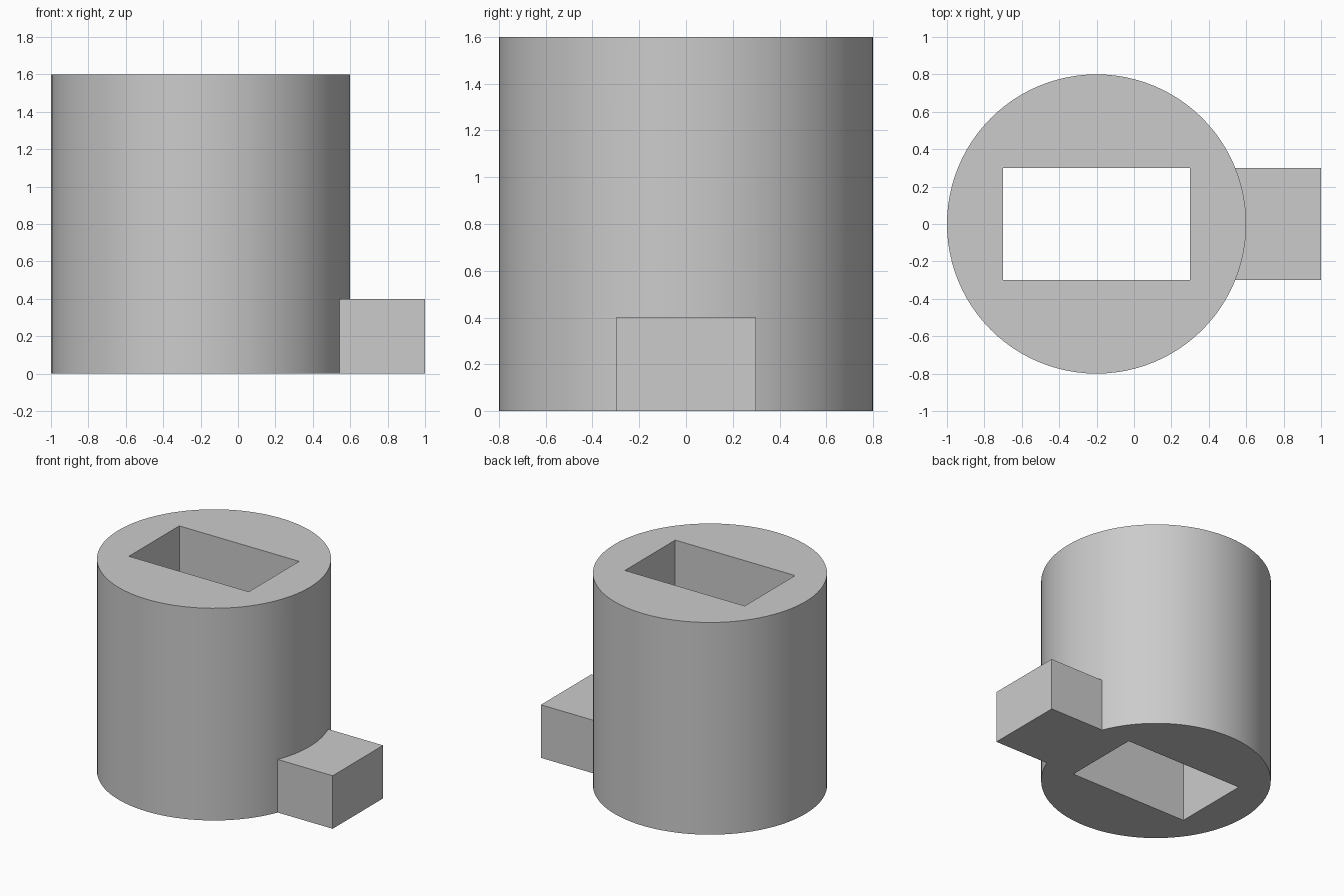
import bpy
import math

cube = bpy.data.objects.get("Cube")
if cube:
    bpy.data.objects.remove(cube, do_unlink=True)

# Single grey finish
grey = bpy.data.materials.new("plain grey")
grey.use_nodes = True
color = (0.6, 0.6, 0.6, 1)
grey.diffuse_color = color
grey.node_tree.nodes["Principled BSDF"].inputs["Base Color"].default_value = color


def box(name, low, high):
    center = [(a + b) / 2 for a, b in zip(low, high)]
    bpy.ops.mesh.primitive_cube_add(size=1, location=center)
    obj = bpy.context.object
    obj.name = name
    obj.scale = [b - a for a, b in zip(low, high)]
    bpy.ops.object.transform_apply(location=False, rotation=False, scale=True)
    obj.data.materials.append(grey)
    return obj


def combine(target, tool, operation):
    mod = target.modifiers.new(tool.name, "BOOLEAN")
    mod.operation = operation
    mod.solver = "EXACT"
    mod.object = tool
    bpy.context.view_layer.objects.active = target
    bpy.ops.object.modifier_apply(modifier=mod.name)
    bpy.data.objects.remove(tool, do_unlink=True)


# Round body
bpy.ops.mesh.primitive_cylinder_add(vertices=96, radius=0.8, depth=1.6,
                                    location=(-0.2, 0, 0.8))
body = bpy.context.object
body.name = "round_body"
body.data.materials.append(grey)

# Side block at the foot, fused into the body
combine(body, box("side_block", (0.4, -0.3, 0), (1, 0.3, 0.4)), "UNION")

# Rectangular opening through the full height
combine(body, box("slot_cutter", (-0.7, -0.3, -0.2), (0.3, 0.3, 1.8)), "DIFFERENCE")

# Smooth the round wall, keep the edges crisp
bpy.ops.object.select_all(action="DESELECT")
body.select_set(True)
bpy.context.view_layer.objects.active = body
bpy.ops.object.shade_smooth_by_angle(angle=math.radians(20))
